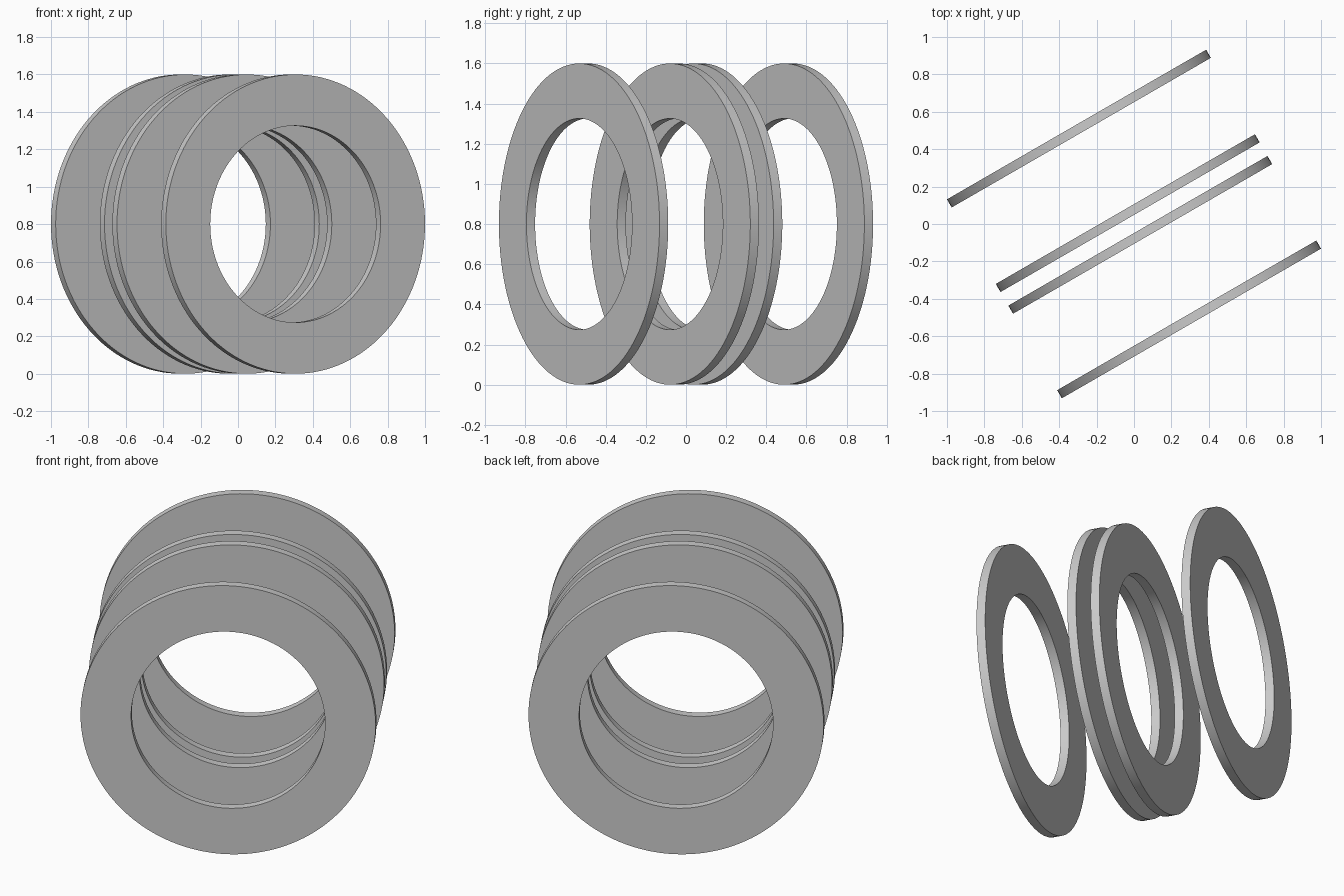
import bpy
import bmesh
from math import pi, radians
from mathutils import Matrix, Vector

cube = bpy.data.objects.get("Cube")
if cube:
    bpy.data.objects.remove(cube, do_unlink=True)

OUTER, INNER, THICK = 0.8, 0.526, 0.05
SEGMENTS = 128
TURN = Matrix.Rotation(radians(30), 4, 'Z')

# Single plain grey for every ring
grey = bpy.data.materials.new("plain_grey")
grey.use_nodes = True
colour = (0.6, 0.6, 0.6, 1)
grey.diffuse_color = colour
grey.node_tree.nodes["Principled BSDF"].inputs["Base Color"].default_value = colour


def flat_ring(name, offset):
    """Spin a rectangular section about the ring axis, offset along that axis."""
    bm = bmesh.new()
    half = THICK / 2
    section = [(INNER, -half), (OUTER, -half), (OUTER, half), (INNER, half)]
    verts = [bm.verts.new((r, y, 0)) for r, y in section]
    edges = [bm.edges.new((verts[i - 1], verts[i])) for i in range(len(verts))]
    bmesh.ops.spin(bm, geom=verts + edges, cent=(0, 0, 0), axis=(0, 1, 0),
                   angle=2 * pi, steps=SEGMENTS)
    bmesh.ops.remove_doubles(bm, verts=bm.verts, dist=0.0001)
    bmesh.ops.recalc_face_normals(bm, faces=bm.faces)
    mesh = bpy.data.meshes.new(name)
    bm.to_mesh(mesh)
    bm.free()
    mesh.materials.append(grey)
    ring = bpy.data.objects.new(name, mesh)
    bpy.context.collection.objects.link(ring)
    ring.matrix_world = (Matrix.Translation((0, 0, OUTER)) @ TURN
                         @ Matrix.Translation(Vector((0, offset, 0))))
    return ring


# Outer rings stand apart, inner rings sit close together
rings = []
for label, distance in (("outer", 0.589), ("inner", 0.067)):
    rings.append(flat_ring("front_" + label + "_ring", -distance))
    rings.append(flat_ring("back_" + label + "_ring", distance))

# Smooth rims with crisp edges
bpy.ops.object.select_all(action='DESELECT')
for ring in rings:
    ring.select_set(True)
bpy.context.view_layer.objects.active = rings[0]
bpy.ops.object.shade_smooth_by_angle(angle=radians(30))
